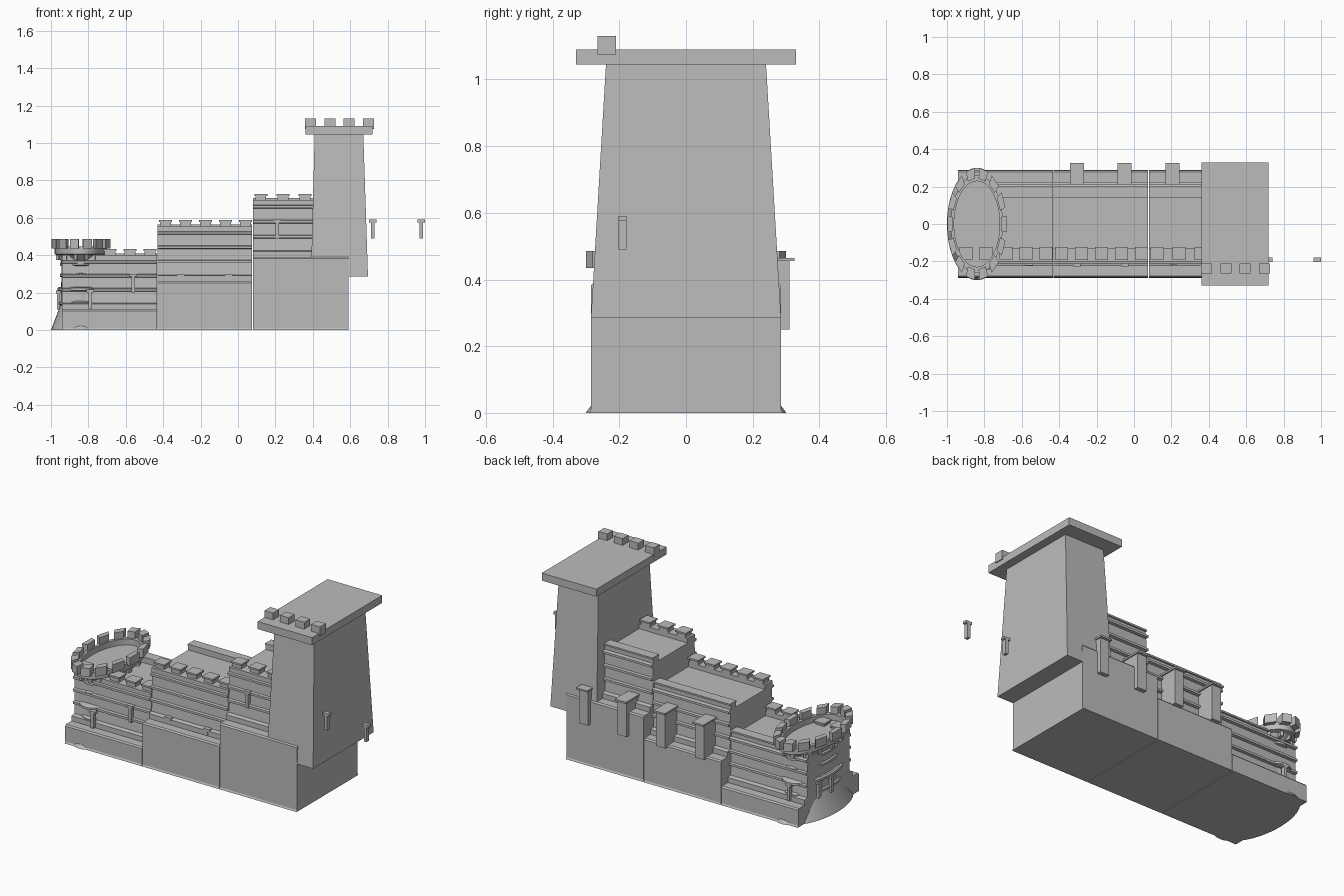
import bpy, bmesh, math
from mathutils import Matrix, Vector

if "Cube" in bpy.data.objects:
    bpy.data.objects.remove(bpy.data.objects["Cube"])

stone = bpy.data.materials.new("stone grey")
stone.diffuse_color = (0.5, 0.5, 0.5, 1)
stone.use_nodes = True
stone.node_tree.nodes["Principled BSDF"].inputs["Base Color"].default_value = stone.diffuse_color


def make(name, verts, faces):
    me = bpy.data.meshes.new(name)
    me.from_pydata(verts, [], faces)
    bm = bmesh.new()
    bm.from_mesh(me)
    bmesh.ops.recalc_face_normals(bm, faces=bm.faces)
    bm.to_mesh(me)
    bm.free()
    me.materials.append(stone)
    ob = bpy.data.objects.new(name, me)
    bpy.context.collection.objects.link(ob)
    return ob


def frustum(name, low, high, z0, z1):
    """Block between two rectangles (x0, x1, y0, y1)."""
    v = [(x, y, z) for (a, b, c, d), z in ((low, z0), (high, z1))
         for x, y in ((a, c), (b, c), (b, d), (a, d))]
    f = [(3, 2, 1, 0), (4, 5, 6, 7)] + [(i, (i + 1) % 4, (i + 1) % 4 + 4, i + 4) for i in range(4)]
    return make(name, v, f)


def box(name, x0, x1, y0, y1, z0, z1):
    return frustum(name, (x0, x1, y0, y1), (x0, x1, y0, y1), z0, z1)


def extrude_x(name, pts, x0, x1):
    """Closed (y, z) profile extruded along x."""
    n = len(pts)
    v = [(x, y, z) for x in (x0, x1) for y, z in pts]
    f = [tuple(range(n)), tuple(range(n, 2 * n))]
    f += [(i, (i + 1) % n, (i + 1) % n + n, i + n) for i in range(n)]
    return make(name, v, f)


CX, RATIO, SEG = -0.84, 1.88, 40


def lathe(name, prof):
    """Oval ring stack from (x radius, z) points, closed at both ends."""
    v, f = [], []
    for r, z in prof:
        for i in range(SEG):
            a = 2 * math.pi * i / SEG
            v.append((CX + r * math.cos(a), r * RATIO * math.sin(a), z))
    for k in range(len(prof) - 1):
        for i in range(SEG):
            j = (i + 1) % SEG
            f.append((k * SEG + i, k * SEG + j, (k + 1) * SEG + j, (k + 1) * SEG + i))
    f += [tuple(range(SEG)), tuple(range((len(prof) - 1) * SEG, len(prof) * SEG))]
    ob = make(name, v, f)
    bpy.context.view_layer.objects.active = ob
    ob.select_set(True)
    bpy.ops.object.shade_smooth_by_angle(angle=math.radians(25))
    ob.select_set(False)


def arrow_slit(x, y, z, side=False):
    """T-shaped slit plate hanging below z."""
    w, h = (0.012, 0.02) if side else (0.02, 0.012)
    box("arrow_slit_head", x - w, x + w, y - h, y + h, z - 0.015, z)
    box("arrow_slit_stem", x - 0.009, x + 0.009, y - 0.012, y + 0.012, z - 0.1, z - 0.015)


# Three stepped sections: x range, base top, wall top, merlon count, merlon pitch
sections = [(-0.94, -0.434, 0.11, 0.37, 5, 0.107),
            (-0.43, 0.076, 0.26, 0.525, 5, 0.107),
            (0.08, 0.59, 0.39, 0.665, 3, 0.118)]
for x0, x1, zb, zw, count, pitch in sections:
    # Base block with thin foot and chamfered top
    frustum("base_foot", (x0, x1, -0.29, 0.29), (x0, x1, -0.285, 0.285), 0, 0.01)
    box("base_block", x0, x1, -0.285, 0.285, 0.01, zb - 0.008)
    frustum("base_top", (x0, x1, -0.285, 0.285), (x0, x1, -0.278, 0.278), zb - 0.008, zb)
    # Wall with projecting stone courses on both sides
    side = [(0.225, zb), (0.225, zb + 0.03), (0.2, zb + 0.035)]
    step = (zw - zb - 0.035) / 3
    for k in range(1, 4):
        z = zb + 0.035 + k * step
        side += [(0.195, z - 0.015), (0.213, z - 0.013), (0.213, z), (0.198, z + 0.003)]
    extrude_x("coursed_wall", side + [(-y, z) for y, z in reversed(side)], x0, x1)
    # Front and back parapets
    box("front_parapet", x0, x1, -0.2, -0.13, zw, zw + 0.03)
    box("back_parapet", x0, x1, 0.145, 0.19, zw, zw + 0.03)
    box("back_parapet_cap", x0, x1, 0.14, 0.2, zw + 0.03, zw + 0.04)
    # Capped merlons
    for i in range(count):
        mx = x0 + 0.042 + i * pitch
        box("merlon", mx - 0.029, mx + 0.029, -0.185, -0.13, zw, zw + 0.052)
        box("merlon_cap", mx - 0.035, mx + 0.035, -0.192, -0.122, zw + 0.052, zw + 0.062)

# Great tower with overhanging top slab and front merlons
frustum("great_tower", (0.39, 0.695, -0.285, 0.285), (0.41, 0.67, -0.24, 0.24), 0.285, 1.045)
box("tower_slab", 0.36, 0.72, -0.33, 0.33, 1.045, 1.09)
for i in range(4):
    mx = 0.388 + i * 0.103
    box("tower_merlon", mx - 0.029, mx + 0.029, -0.265, -0.21, 1.075, 1.13)

# Back buttress posts
for px in (-0.305, -0.05, 0.205, 0.46):
    box("back_post", px - 0.03, px + 0.03, 0.2, 0.31, 0.25, 0.455)
    box("back_post_cap", px - 0.037, px + 0.037, 0.19, 0.325, 0.455, 0.465)

# Oval turret: flared skirt, body, bands and hollow crown
lathe("turret_skirt", [(0.16, 0), (0.118, 0.11), (0.11, 0.14)])
lathe("turret_body", [(0.108, 0.1), (0.103, 0.36), (0.125, 0.4), (0.14, 0.405), (0.14, 0.445),
                      (0.122, 0.445), (0.122, 0.41)])
for z, r in ((0.14, 0.118), (0.215, 0.126), (0.29, 0.113), (0.35, 0.113)):
    lathe("turret_band", [(r - 0.006, z - 0.008), (r, z - 0.004), (r, z + 0.008), (r - 0.008, z + 0.014)])

# Turret merlons and corbels following the oval
N = 14
for i in range(N):
    a = 2 * math.pi * i / N

    def arc(r0, r1, half, z0, z1, name):
        v = [(CX + r * math.cos(t), r * RATIO * math.sin(t), z) for z in (z0, z1)
             for r, t in ((r0, a - half), (r1, a - half), (r1, a + half), (r0, a + half))]
        make(name, v, [(0, 1, 2, 3), (4, 5, 6, 7), (0, 1, 5, 4), (1, 2, 6, 5), (2, 3, 7, 6), (3, 0, 4, 7)])

    arc(0.13, 0.16, 0.15, 0.435, 0.485, "turret_merlon")
    arc(0.1, 0.132, 0.06, 0.375, 0.405, "turret_corbel")

# Arrow slits along the front line and around the turret
for x, y, z in ((-0.79, -0.235, 0.215), (-0.56, -0.21, 0.3), (-0.305, -0.215, 0.3), (-0.05, -0.215, 0.3),
                (0.21, -0.205, 0.59), (0.72, -0.19, 0.59), (0.98, -0.19, 0.59), (-0.84, 0.225, 0.215)):
    arrow_slit(x, y, z)
arrow_slit(-0.96, 0, 0.21, True)
arrow_slit(-0.945, 0.1, 0.21, True)
